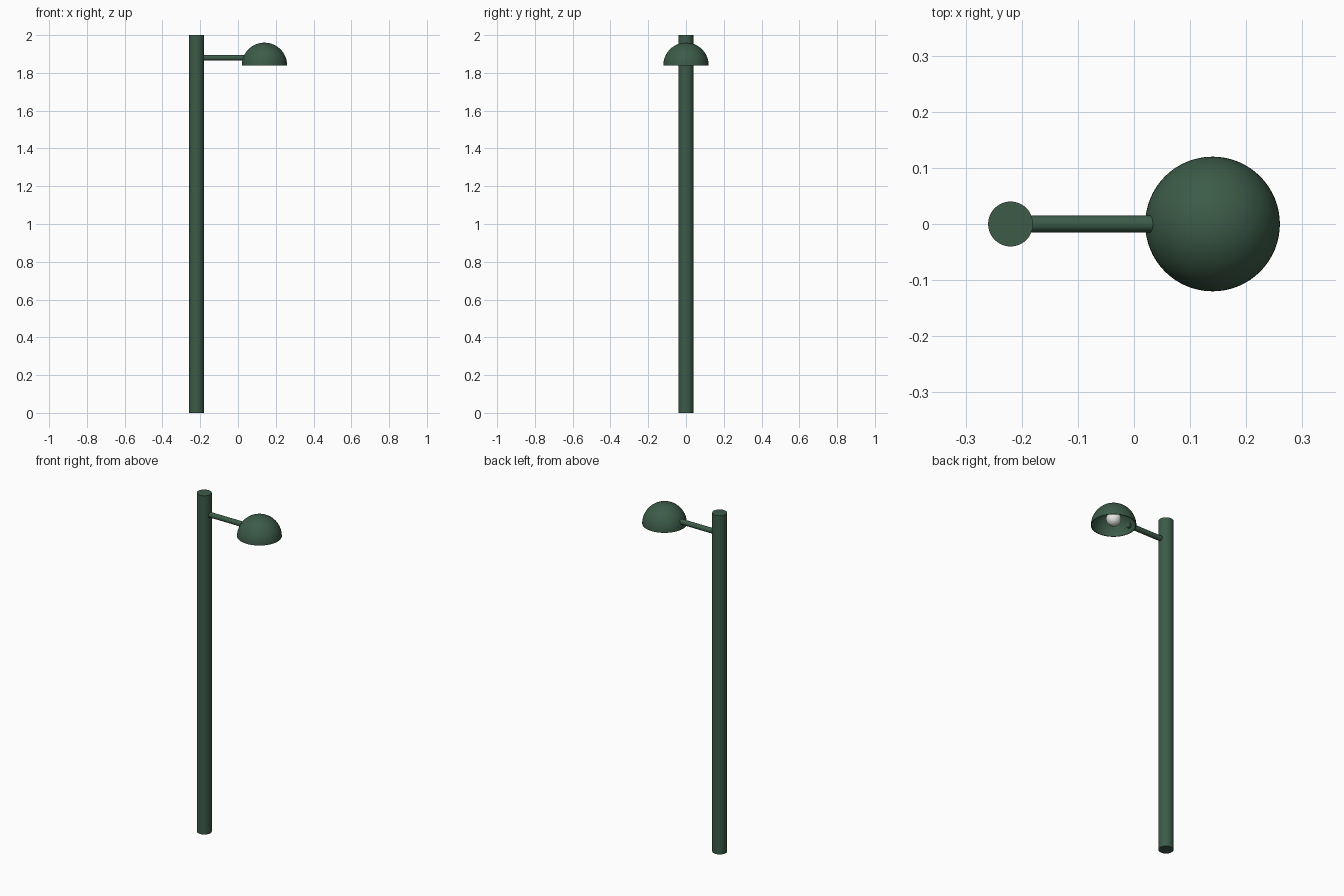
import bpy, bmesh, math
from mathutils import Matrix

if "Cube" in bpy.data.objects:
    bpy.data.objects.remove(bpy.data.objects["Cube"])


def make_material(name, colour):
    m = bpy.data.materials.new(name)
    m.diffuse_color = (*colour, 1.0)
    m.use_nodes = True
    m.node_tree.nodes["Principled BSDF"].inputs["Base Color"].default_value = m.diffuse_color
    return m


GREEN = make_material("dark green paint", (0.045, 0.105, 0.064))
WHITE = make_material("white glass", (0.85, 0.85, 0.83))


def finish(obj, name, mat):
    obj.name = name
    obj.data.name = name
    obj.data.materials.append(mat)
    bpy.ops.object.select_all(action='DESELECT')
    obj.select_set(True)
    bpy.context.view_layer.objects.active = obj
    bpy.ops.object.shade_smooth_by_angle(angle=math.radians(40))
    return obj


def cylinder(name, radius, length, centre, mat, rot=(0, 0, 0), sides=48):
    bpy.ops.mesh.primitive_cylinder_add(vertices=sides, radius=radius, depth=length,
                                        location=centre, rotation=rot)
    return finish(bpy.context.object, name, mat)


POLE_X, LAMP_X, RIM_Z, ARM_Z = -0.22, 0.14, 1.84, 1.88

# Post and horizontal arm, whose end pokes through the shade
cylinder("pole", 0.04, 2.0, (POLE_X, 0, 1.0), GREEN)
arm_start, arm_end = POLE_X + 0.02, 0.04
cylinder("arm", 0.015, arm_end - arm_start, ((arm_start + arm_end) / 2, 0, ARM_Z),
         GREEN, rot=(0, math.pi / 2, 0), sides=32)

# Hollow half-sphere shade: profile of outer and inner arcs spun round z
R_OUT, R_IN, STEPS = 0.12, 0.116, 16
arc = [i * math.pi / 2 / STEPS for i in range(STEPS + 1)]
profile = [(R_OUT * math.cos(a), R_OUT * math.sin(a)) for a in reversed(arc)]
profile += [(R_IN * math.cos(a), R_IN * math.sin(a)) for a in arc]
bm = bmesh.new()
verts = [bm.verts.new((r, 0, z)) for r, z in profile]
edges = [bm.edges.new(pair) for pair in zip(verts, verts[1:])]
bmesh.ops.spin(bm, geom=verts + edges, cent=(0, 0, 0), axis=(0, 0, 1),
               angle=math.tau, steps=64, use_duplicate=False)
bmesh.ops.remove_doubles(bm, verts=bm.verts, dist=1e-5)
bmesh.ops.recalc_face_normals(bm, faces=bm.faces)
bmesh.ops.transform(bm, matrix=Matrix.Translation((LAMP_X, 0, RIM_Z)), verts=bm.verts)
mesh = bpy.data.meshes.new("lamp_shade")
bm.to_mesh(mesh)
bm.free()
shade = bpy.data.objects.new("lamp_shade", mesh)
bpy.context.collection.objects.link(shade)
finish(shade, "lamp_shade", GREEN)

# Bulb and the small socket that holds it under the shade
bpy.ops.mesh.primitive_uv_sphere_add(segments=32, ring_count=16, radius=0.04,
                                     location=(LAMP_X, 0, 1.88))
finish(bpy.context.object, "bulb", WHITE)
cylinder("bulb_socket", 0.015, 0.045, (LAMP_X, 0, 1.934), GREEN, sides=24)
